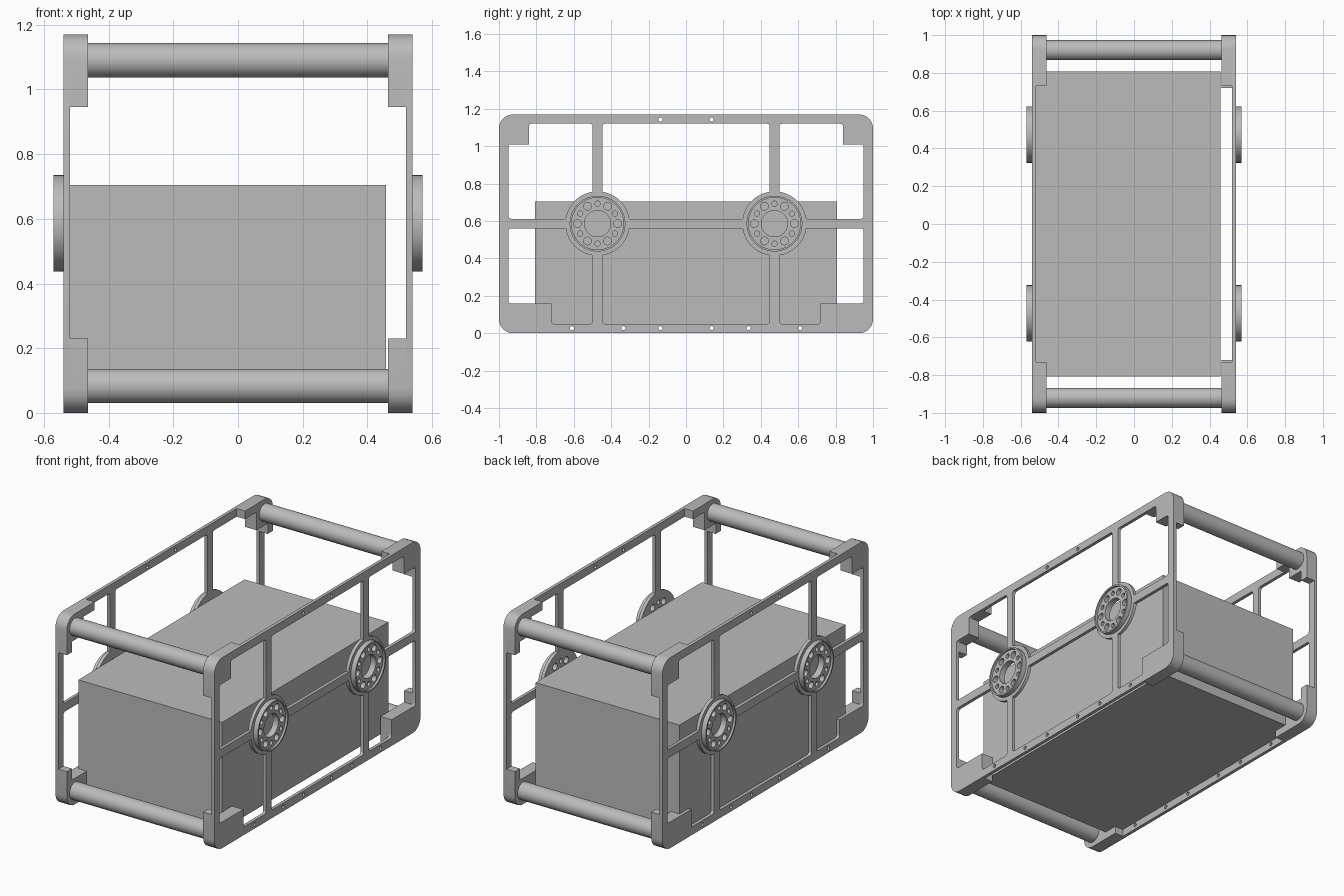
import bpy, bmesh, math
from mathutils import Matrix, Vector

scene = bpy.context.scene
if "Cube" in scene.objects:
    bpy.data.objects.remove(scene.objects["Cube"], do_unlink=True)

grey = bpy.data.materials.new("grey_metal")
grey.use_nodes = True
colour = (0.5, 0.5, 0.5, 1)
grey.diffuse_color = colour
grey.node_tree.nodes["Principled BSDF"].inputs["Base Color"].default_value = colour

HUB_Y, HUB_Z, BOSS_R, BAR = 0.473, 0.586, 0.172, 0.026
HEIGHT, EDGE, FILLET, CORNER_R = 1.17, 0.05, 0.015, 0.075


def finish(obj):
    obj.data.materials.clear()
    obj.data.materials.append(grey)
    bpy.ops.object.select_all(action='DESELECT')
    obj.select_set(True)
    bpy.context.view_layer.objects.active = obj
    bpy.ops.object.shade_smooth_by_angle(angle=math.radians(30))


def circle(y, z, r, n=48):
    return [(y + r * math.cos(2 * math.pi * i / n),
             z + r * math.sin(2 * math.pi * i / n)) for i in range(n)]


def rounded(corners, steps=6):
    """Round the right-angled corners given as (y, z, radius)."""
    out = []
    for i, (y, z, r) in enumerate(corners):
        p = Vector((y, z))
        if r == 0:
            out.append(p)
            continue
        a = (Vector(corners[i - 1][:2]) - p).normalized()
        b = (Vector(corners[(i + 1) % len(corners)][:2]) - p).normalized()
        for k in range(steps + 1):
            t = math.pi / 2 * k / steps
            out.append(p + r * (a * (1 - math.sin(t)) + b * (1 - math.cos(t))))
    return out


def slab(name, loops, x0, x1):
    """Extrude a side-on outline with holes from x0 to x1, mirrored to both sides."""
    curve = bpy.data.curves.new(name, 'CURVE')
    curve.dimensions, curve.fill_mode = '2D', 'BOTH'
    curve.extrude = (x1 - x0) / 2
    for loop in loops:
        spline = curve.splines.new('POLY')
        spline.points.add(len(loop) - 1)
        for point, (y, z) in zip(spline.points, loop):
            point.co = (y, z, 0, 1)
        spline.use_cyclic_u = True
    helper = bpy.data.objects.new(name + "_outline", curve)
    scene.collection.objects.link(helper)
    graph = bpy.context.evaluated_depsgraph_get()
    mesh = bpy.data.meshes.new_from_object(helper.evaluated_get(graph))
    bpy.data.objects.remove(helper, do_unlink=True)
    mesh.transform(Matrix(((0, 0, 1, (x0 + x1) / 2), (1, 0, 0, 0),
                           (0, 1, 0, 0), (0, 0, 0, 1))))
    bm = bmesh.new()
    bm.from_mesh(mesh)
    bmesh.ops.remove_doubles(bm, verts=bm.verts, dist=0.0001)
    bmesh.ops.recalc_face_normals(bm, faces=bm.faces)
    bm.to_mesh(mesh)
    bm.free()
    obj = bpy.data.objects.new(name, mesh)
    scene.collection.objects.link(obj)
    finish(obj)
    obj.modifiers.new("both_sides", 'MIRROR').use_axis = (True, False, False)
    return obj


def boss_arc(y_dir, z_dir, steps=12):
    """Quarter of the boss edge between two bars, from vertical to horizontal bar."""
    t0 = math.asin(BAR / BOSS_R)
    t1 = math.pi / 2 - t0
    return [(HUB_Y + y_dir * BOSS_R * math.sin(t), HUB_Z + z_dir * BOSS_R * math.cos(t), 0)
            for t in [t0 + (t1 - t0) * k / steps for k in range(steps + 1)]]


def flip(loop, side):
    return [(side * y, z) for y, z in loop]


def hub_holes(y):
    """Alternating large windows and small bolt holes, plus the centre bore."""
    loops = [circle(y, HUB_Z, 0.07)]
    for i in range(12):
        a = math.pi / 6 * i
        loops.append(circle(y + 0.107 * math.cos(a), HUB_Z + 0.107 * math.sin(a),
                            0.014 if i % 2 else 0.021, 16))
    return loops


# Side frame plate: border, bars and bosses left around six openings
end, top, low = 1 - EDGE, HEIGHT - EDGE, EDGE
bar_out = HUB_Y + BAR
loops = [rounded([(-1, 0, CORNER_R), (1, 0, CORNER_R),
                  (1, HEIGHT, CORNER_R), (-1, HEIGHT, CORNER_R)])]
F = FILLET
upper = rounded([(bar_out, top, F)] + boss_arc(1, 1)
                + [(end, HUB_Z + BAR, F), (end, 1.01, F), (0.84, 1.01, 0), (0.84, top, F)])
lower = rounded([(bar_out, low, F)] + boss_arc(1, -1)
                + [(end, HUB_Z - BAR, F), (end, 0.16, F), (0.72, 0.16, 0), (0.72, low, F)])
for side in (-1, 1):
    loops += [flip(upper, side), flip(lower, side)]
    loops += hub_holes(side * HUB_Y)
    # Bolt holes along the top and bottom rails
    loops += [circle(side * y, 0.027, 0.011, 16) for y in (0.137, 0.335, 0.61)]
    loops.append(circle(side * 0.137, HEIGHT - 0.027, 0.011, 16))
for z_dir, z in ((1, top), (-1, low)):
    half = boss_arc(-1, z_dir)
    other = [(-y, zz, r) for y, zz, r in reversed(half)]
    inner = HUB_Y - BAR
    loops.append(rounded([(inner, z, F)] + half + other + [(-inner, z, F)]))
slab("side_frame", loops, 0.52, 0.54)

# Hubs: recessed drilled disc inside a raised rim
for side, label in ((-1, "front"), (1, "back")):
    y = side * HUB_Y
    slab(label + "_hub_disc", [circle(y, HUB_Z, 0.139, 64)] + hub_holes(y), 0.54, 0.557)
    slab(label + "_hub_rim", [circle(y, HUB_Z, 0.149, 64), circle(y, HUB_Z, 0.139, 64)],
         0.54, 0.57)

# Corner blocks on the inner faces of the frame
top_block = rounded([(1, HEIGHT, CORNER_R), (0.73, HEIGHT, 0), (0.73, top, 0),
                     (0.84, top, 0), (0.84, 1.01, 0), (end, 1.01, 0),
                     (end, 0.945, 0), (1, 0.945, 0)])
bottom_block = rounded([(1, 0, CORNER_R), (0.72, 0, 0), (0.72, 0.16, 0),
                        (end, 0.16, 0), (end, 0.23, 0), (1, 0.23, 0)])
for side, label in ((-1, "front"), (1, "back")):
    slab(label + "_top_corner_block", [flip(top_block, side)], 0.463, 0.52)
    slab(label + "_bottom_corner_block", [flip(bottom_block, side)], 0.463, 0.52)

# Cross tubes joining the two side frames
for side, label in ((-1, "front"), (1, "back")):
    for z, level in ((0.083, "bottom"), (1.09, "top")):
        bpy.ops.mesh.primitive_cylinder_add(vertices=64, radius=0.053, depth=0.94,
                                            location=(0, side * 0.92, z),
                                            rotation=(0, math.pi / 2, 0))
        tube = bpy.context.object
        tube.name = label + "_" + level + "_tube"
        finish(tube)

# Inner box, resting against one side frame
x0, x1, z0, z1 = -0.52, 0.457, 0.045, 0.705
bpy.ops.mesh.primitive_cube_add(size=1, location=((x0 + x1) / 2, 0, (z0 + z1) / 2))
box = bpy.context.object
box.name = "inner_box"
box.data.transform(Matrix.Diagonal((x1 - x0, 1.614, z1 - z0, 1)))
finish(box)
